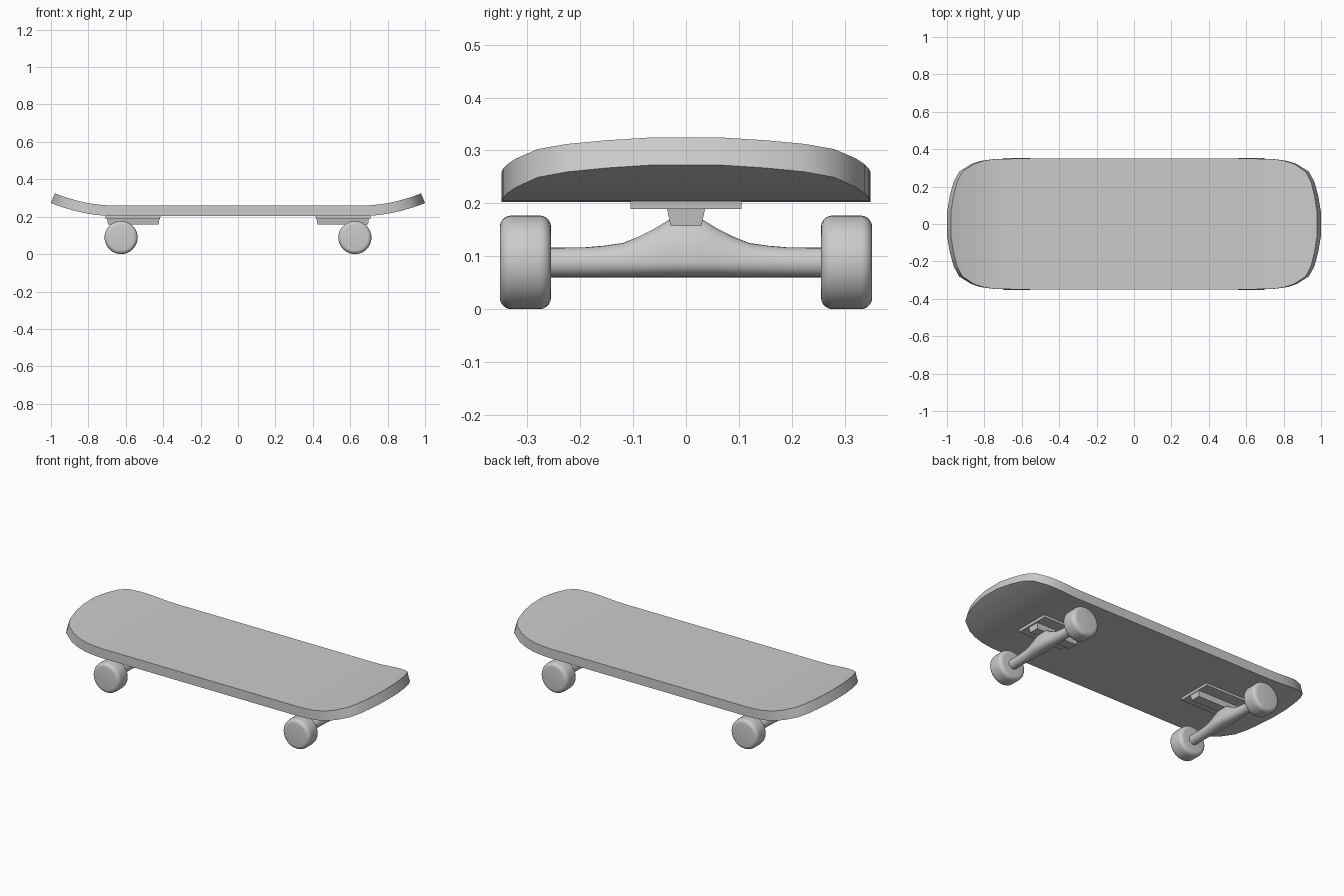
import bpy, bmesh, math

if "Cube" in bpy.data.objects:
    bpy.data.objects.remove(bpy.data.objects["Cube"])


def finish(bm, name, angle=None):
    bmesh.ops.recalc_face_normals(bm, faces=bm.faces)
    me = bpy.data.meshes.new(name)
    bm.to_mesh(me)
    bm.free()
    ob = bpy.data.objects.new(name, me)
    bpy.context.collection.objects.link(ob)
    if angle:
        bpy.ops.object.select_all(action='DESELECT')
        ob.select_set(True)
        bpy.context.view_layer.objects.active = ob
        bpy.ops.object.shade_smooth_by_angle(angle=math.radians(angle))
    return ob


def loft(bm, rings):
    # skin closed rings and cap both ends
    vs = [[bm.verts.new(p) for p in r] for r in rings]
    n = len(vs[0])
    for a, b in zip(vs, vs[1:]):
        for i in range(n):
            j = (i + 1) % n
            bm.faces.new((a[i], a[j], b[j], b[i]))
    bm.faces.new(vs[0])
    bm.faces.new(vs[-1])


# Deck: half-width stations along x, ends bent upward
BEND, THICK, BASE = 0.65, 0.056, 0.203


def deck_section(x, w):
    d = max(0, abs(x) - BEND)
    z = BASE + 0.57 * d * d
    ang = math.atan(1.14 * d)
    tx = x - math.copysign(math.sin(ang) * THICK, x)
    tz = z + math.cos(ang) * THICK
    return [(x, -w, z), (x, w, z), (tx, w, tz), (tx, -w, tz)]


half = [(0.55, 0.349), (0.65, 0.349), (0.70, 0.348), (0.76, 0.346), (0.82, 0.337),
        (0.87, 0.321), (0.935, 0.28), (0.965, 0.225), (0.985, 0.15), (1.0, 0.06)]
stations = [(-x, w) for x, w in reversed(half)] + half
bm = bmesh.new()
loft(bm, [deck_section(x, w) for x, w in stations])
finish(bm, "deck", 30)


# Trucks
def tapered_box(name, x0, x1, hy, z0, z1, inset_x, inset_y):
    bm = bmesh.new()
    rings = []
    for z, ix, iy in ((z1, 0, 0), (z0, inset_x, inset_y)):
        a, b, w = x0 + ix, x1 - ix, hy - iy
        rings.append([(a, -w, z), (b, -w, z), (b, w, z), (a, w, z)])
    loft(bm, rings)
    return finish(bm, name)


def hanger(name, cx):
    # y, top height, half depth
    prof = [(0.27, 0.116, 0.028), (0.19, 0.117, 0.028), (0.155, 0.120, 0.029),
            (0.12, 0.125, 0.031), (0.09, 0.137, 0.033), (0.06, 0.152, 0.036),
            (0.03, 0.170, 0.038)]
    prof = [(-y, t, w) for y, t, w in prof] + [(y, t, w) for y, t, w in reversed(prof)]
    rings = []
    for y, top, w in prof:
        ring = []
        for i in range(24):
            a = 2 * math.pi * i / 24
            s = math.sin(a)
            z = 0.088 + s * (top - 0.088 if s > 0 else 0.028)
            ring.append((cx + w * math.cos(a), y, z))
        rings.append(ring)
    bm = bmesh.new()
    loft(bm, rings)
    return finish(bm, name, 40)


def wheel(name, cx, sy):
    R, B = 0.0885, 0.022
    y0, y1 = 0.255, 0.352
    prof = []
    for k in range(6):
        a = math.pi / 2 * k / 5
        prof.append((y0 + B - B * math.cos(a), R - B + B * math.sin(a)))
    prof += [(y0 + y1 - y, r) for y, r in reversed(prof)]
    bm = bmesh.new()
    N = 40
    loft(bm, [[(cx + r * math.cos(2 * math.pi * i / N), sy * y,
                R + r * math.sin(2 * math.pi * i / N)) for i in range(N)]
              for y, r in prof])
    return finish(bm, name, 40)


for end, sx in (("front", 1), ("rear", -1)):
    xs = sorted((sx * 0.415, sx * 0.71))
    tapered_box(end + "_baseplate", *xs, 0.105, 0.189, 0.204, 0.002, 0)
    xs = sorted((sx * 0.42, sx * 0.70))
    tapered_box(end + "_truck_block", *xs, 0.036, 0.157, 0.19, 0.005, 0.007)
    hanger(end + "_hanger", sx * 0.625)
    for side, sy in (("left", 1), ("right", -1)):
        wheel(f"{end}_{side}_wheel", sx * 0.625, sy)
